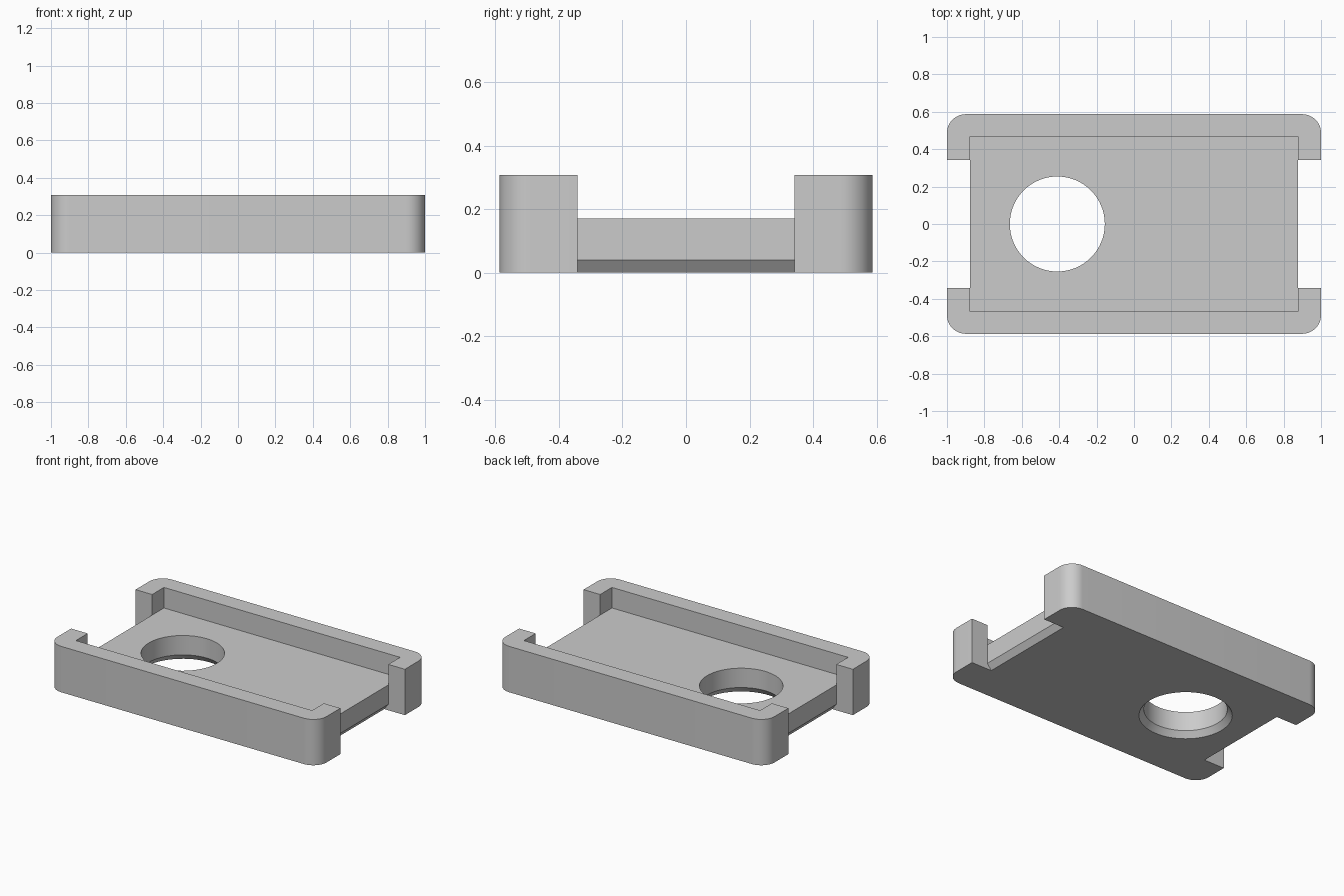
import bpy, bmesh, math
from mathutils import Vector

if "Cube" in bpy.data.objects:
    bpy.data.objects.remove(bpy.data.objects["Cube"])

LENGTH, WIDTH, HEIGHT = 2.0, 1.174, 0.308
CORNER = 0.1
FLOOR = 0.17
POCKET_X, POCKET_Y = 0.877, 0.467
NOTCH_Y = 0.342
BEVEL_IN, BEVEL_UP = 0.03, 0.04
HOLE_X, HOLE_R = -0.41, 0.254

grey = bpy.data.materials.new("light grey")
grey.use_nodes = True
grey.diffuse_color = (0.6, 0.6, 0.6, 1)
grey.node_tree.nodes["Principled BSDF"].inputs["Base Color"].default_value = (0.6, 0.6, 0.6, 1)


def add_object(name, bm):
    bmesh.ops.recalc_face_normals(bm, faces=bm.faces)
    mesh = bpy.data.meshes.new(name)
    bm.to_mesh(mesh)
    bm.free()
    obj = bpy.data.objects.new(name, mesh)
    bpy.context.collection.objects.link(obj)
    mesh.materials.append(grey)
    return obj


def prism(name, points, direction):
    bm = bmesh.new()
    face = bm.faces.new([bm.verts.new(p) for p in points])
    result = bmesh.ops.extrude_face_region(bm, geom=[face])
    moved = [v for v in result["geom"] if isinstance(v, bmesh.types.BMVert)]
    bmesh.ops.translate(bm, verts=moved, vec=Vector(direction))
    return add_object(name, bm)


def box(name, half_x, half_y, bottom, top):
    corners = [(-half_x, -half_y, bottom), (half_x, -half_y, bottom),
               (half_x, half_y, bottom), (-half_x, half_y, bottom)]
    return prism(name, corners, (0, 0, top - bottom))


def cut(target, cutter):
    cutter.hide_render = True
    mod = target.modifiers.new("cut", "BOOLEAN")
    mod.operation = "DIFFERENCE"
    mod.solver = "EXACT"
    mod.object = cutter
    bpy.context.view_layer.objects.active = target
    bpy.ops.object.modifier_apply(modifier=mod.name)
    bpy.data.objects.remove(cutter)


# Rounded outer block
outline = []
for quarter, (sx, sy) in enumerate([(1, 1), (-1, 1), (-1, -1), (1, -1)]):
    for step in range(13):
        a = math.radians(90 * quarter + 7.5 * step)
        outline.append((sx * (LENGTH / 2 - CORNER) + CORNER * math.cos(a),
                        sy * (WIDTH / 2 - CORNER) + CORNER * math.sin(a), 0))
tray = prism("tray", outline, (0, 0, HEIGHT))

# Recess inside the walls, and open ends above the floor
cut(tray, box("pocket_cutter", POCKET_X, POCKET_Y, FLOOR, 0.5))
cut(tray, box("slot_cutter", 1.2, NOTCH_Y, FLOOR, 0.5))

# End notches with a bevelled lower edge
for side in (-1, 1):
    profile = [(POCKET_X - 2 * BEVEL_IN, -BEVEL_UP), (POCKET_X, BEVEL_UP),
               (POCKET_X, 0.4), (1.2, 0.4), (1.2, -BEVEL_UP)]
    cut(tray, prism("notch_cutter", [(side * x, -NOTCH_Y, z) for x, z in profile],
                    (0, 2 * NOTCH_Y, 0)))

# Round hole, then its countersink on the underside
for r_low, r_high, low, high in [
        (HOLE_R, HOLE_R, -0.1, 0.4),
        (HOLE_R + 2 * BEVEL_IN, HOLE_R, -BEVEL_UP, BEVEL_UP)]:
    bm = bmesh.new()
    bmesh.ops.create_cone(bm, cap_ends=True, segments=64, radius1=r_low,
                          radius2=r_high, depth=high - low)
    bmesh.ops.translate(bm, verts=bm.verts, vec=(HOLE_X, 0, (low + high) / 2))
    cut(tray, add_object("hole_cutter", bm))

# Smooth curved walls, crisp edges
bpy.ops.object.select_all(action="DESELECT")
tray.select_set(True)
bpy.context.view_layer.objects.active = tray
bpy.ops.object.shade_smooth_by_angle(angle=math.radians(25))
